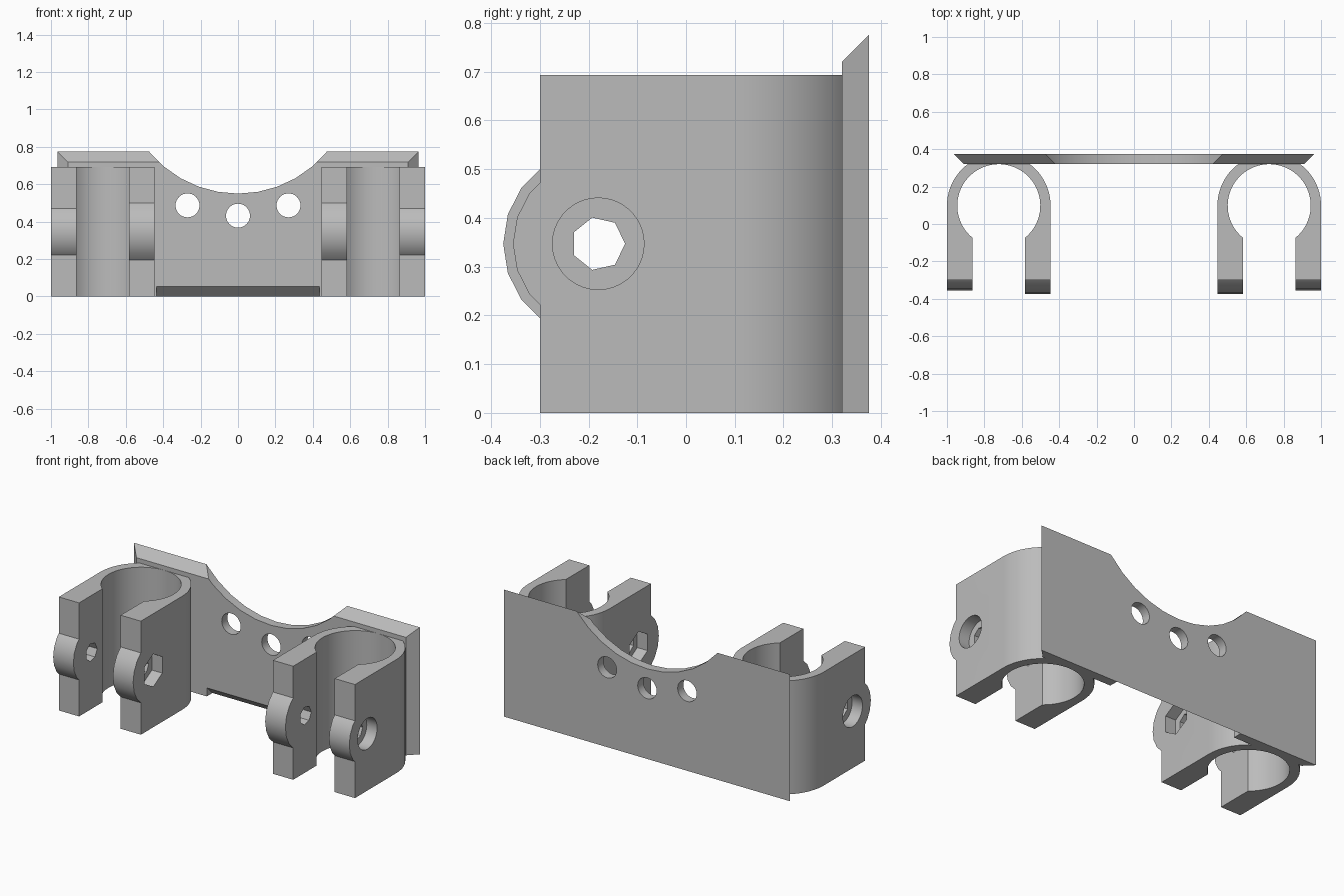
import bpy, bmesh, math

if "Cube" in bpy.data.objects:
    bpy.data.objects.remove(bpy.data.objects["Cube"])

grey = bpy.data.materials.new("light_grey")
grey.diffuse_color = (0.5, 0.5, 0.5, 1)
grey.use_nodes = True
grey.node_tree.nodes["Principled BSDF"].inputs["Base Color"].default_value = grey.diffuse_color


def loft(name, loop_a, loop_b):
    """Closed solid between two matching loops of 3D points."""
    bm = bmesh.new()
    a = [bm.verts.new(p) for p in loop_a]
    b = [bm.verts.new(p) for p in loop_b]
    bm.faces.new(a)
    bm.faces.new(b)
    n = len(a)
    for i in range(n):
        j = (i + 1) % n
        bm.faces.new((a[i], a[j], b[j], b[i]))
    bmesh.ops.recalc_face_normals(bm, faces=bm.faces)
    me = bpy.data.meshes.new(name)
    bm.to_mesh(me)
    bm.free()
    me.materials.append(grey)
    ob = bpy.data.objects.new(name, me)
    bpy.context.collection.objects.link(ob)
    return ob


def prism(name, pts, axis, lo, hi):
    """Extrude a 2D profile along an axis."""
    put = {'x': lambda u, v, d: (d, u, v),
           'y': lambda u, v, d: (u, d, v),
           'z': lambda u, v, d: (u, v, d)}[axis]
    return loft(name, [put(u, v, lo) for u, v in pts],
                [put(u, v, hi) for u, v in pts])


def arc(u, v, r, start, end, steps):
    return [(u + r * math.cos(math.radians(start + (end - start) * i / steps)),
             v + r * math.sin(math.radians(start + (end - start) * i / steps)))
            for i in range(steps + 1)]


def ngon(u, v, r, n, start=0):
    return arc(u, v, r, start, start + 360, n)[:-1]


def combine(ob, other, op):
    m = ob.modifiers.new("bool", 'BOOLEAN')
    m.operation, m.solver, m.object = op, 'EXACT', other
    bpy.context.view_layer.objects.active = ob
    bpy.ops.object.modifier_apply(modifier=m.name)
    bpy.data.objects.remove(other)


def smooth(ob):
    bpy.ops.object.select_all(action='DESELECT')
    ob.select_set(True)
    bpy.context.view_layer.objects.active = ob
    bpy.ops.object.shade_smooth_by_angle(angle=math.radians(30))


# Back plate: bevelled on the sides and top
F, B = 0.32, 0.375
plate = loft("back_plate",
             [(-.91, F, 0), (.91, F, 0), (.91, F, .72), (-.91, F, .72)],
             [(-.965, B, 0), (.965, B, 0), (.965, B, .775), (-.965, B, .775)])
# curved dip in the top edge
combine(plate, prism("dip_cutter", ngon(0, .55 + .615, .615, 36, -90), 'y', .2, .5), 'DIFFERENCE')
# three screw holes
for x, z in ((-.27, .487), (0, .432), (.27, .487)):
    combine(plate, prism("hole_cutter", ngon(x, z, .064, 32), 'y', .2, .5), 'DIFFERENCE')
# bevel under the bottom edge, between the clips
combine(plate, prism("bevel_cutter", [(F - .05, .1), (B, 0), (B, -.05), (F - .05, -.05)],
                     'x', -.435, .435), 'DIFFERENCE')
smooth(plate)

# Tube clip (right side, then mirrored)
CX, CY, R_OUT, R_IN, GAP, H = .723, .098, .277, .222, .1405, .693
open_ang = math.degrees(math.asin(GAP / R_IN))
profile = [(CX + R_OUT, -.3)]
profile += [(x, min(y, .372)) for x, y in arc(CX, CY, R_OUT, 0, 180, 36)]
profile += [(CX - R_OUT, -.3), (CX - GAP, -.3)]
profile += arc(CX, CY, R_IN, 270 - open_ang, -90 + open_ang, 48)
profile += [(CX + GAP, -.3)]
clip = prism("tube_clip", profile, 'z', 0, H)

# rounded ears on the leg fronts, larger on the inner leg
EY, EZ = -.18, .347
for r, lo, hi in ((.195, CX - R_OUT, CX - GAP), (.175, CX + GAP, CX + R_OUT)):
    combine(clip, prism("ear", arc(EY, EZ, r, 108, 252, 8), 'x', lo, hi), 'UNION')

# bolt hole, round bolt head recess outside, hexagonal nut recess inside
for pts, lo, hi in ((ngon(EY, EZ, .055, 7), .3, 1.2),
                    (ngon(EY, EZ, .094, 36), 1 - .07, 1.2),
                    (ngon(EY, EZ, .1, 6, 90), .3, CX - R_OUT + .07)):
    combine(clip, prism("bolt_cutter", pts, 'x', lo, hi), 'DIFFERENCE')
smooth(clip)
mirror = clip.modifiers.new("mirror", 'MIRROR')
mirror.use_mirror_merge = False
